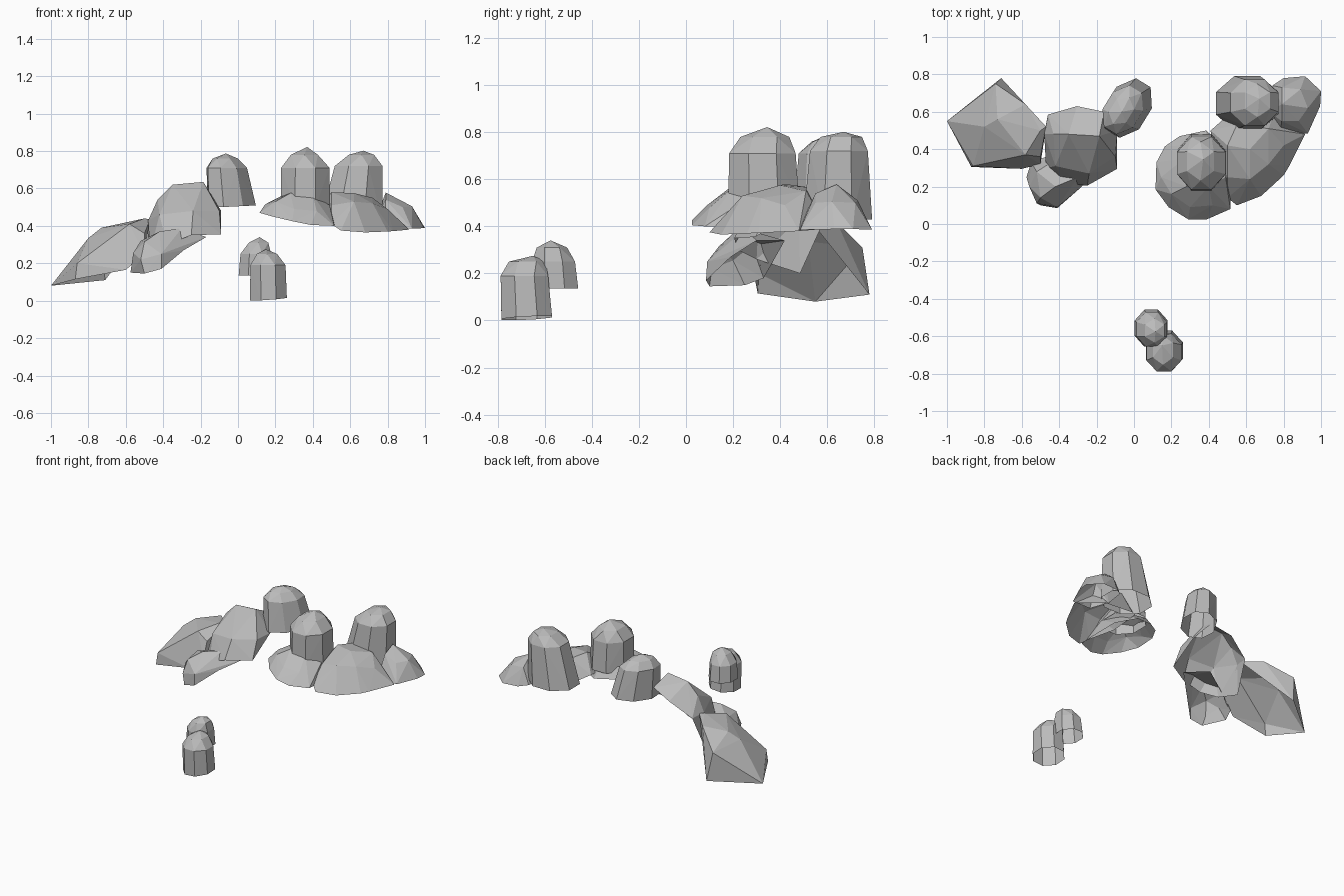
import bpy, bmesh, math
from mathutils import Vector

grey = bpy.data.materials.new("stone grey")
grey.diffuse_color = (0.5, 0.5, 0.5, 1)


def shell(name, rim, crown):
    """Faceted rock shell: hull of rim and crown, left open underneath."""
    bm = bmesh.new()
    rim_v = [bm.verts.new(p) for p in rim]
    verts = rim_v + [bm.verts.new(p) for p in crown]
    bmesh.ops.convex_hull(bm, input=verts)
    bmesh.ops.recalc_face_normals(bm, faces=bm.faces[:])
    rim_set = set(rim_v)
    under = [f for f in bm.faces if all(v in rim_set for v in f.verts)]
    bmesh.ops.delete(bm, geom=under, context='FACES')
    loose = [v for v in bm.verts if not v.link_faces]
    bmesh.ops.delete(bm, geom=loose, context='VERTS')
    me = bpy.data.meshes.new(name)
    bm.to_mesh(me)
    bm.free()
    me.materials.append(grey)
    ob = bpy.data.objects.new(name, me)
    bpy.context.collection.objects.link(ob)


def ring(x, y, z, rx, ry, n, phase, rot=0, tilt=(0, 0)):
    pts = []
    for i in range(n):
        a = 2 * math.pi * (i + phase) / n
        u, v = 1.04 * rx * math.cos(a), 1.04 * ry * math.sin(a)
        dx = u * math.cos(rot) - v * math.sin(rot)
        dy = u * math.sin(rot) + v * math.cos(rot)
        pts.append(Vector((x + dx, y + dy, z + tilt[0] * dx + tilt[1] * dy)))
    return pts


def stone(name, rings, apex, n=8, phase=0.5, rot=0, tilt=(0, 0)):
    """Rounded stone from stacked elliptical rings; the first ring is the rim."""
    layers = [ring(*r, n if i < 2 else n - 2, phase, rot, tilt if i == 0 else (0, 0))
              for i, r in enumerate(rings)]
    shell(name, layers[0], [p for l in layers[1:] for p in l] + [apex])


# Two small stones standing at the front
stone("front_stone_low",
      [(.163, -.677, .01, .102, .112), (.16, -.687, .19, .098, .105),
       (.155, -.675, .25, .06, .075)], (.15, -.65, .275), tilt=(.07, .05))
stone("front_stone_high",
      [(.092, -.557, .135, .092, .103), (.095, -.563, .25, .085, .095),
       (.11, -.57, .31, .058, .062)], (.115, -.575, .34))

# Leaning stone in the middle
stone("middle_stone",
      [(-.033, .62, .503, .115, .165), (-.06, .61, .71, .098, .135),
       (-.068, .605, .76, .06, .08)], (-.065, .6, .787), rot=-.55, tilt=(.05, 0))

# Tall stones on the right mound
stone("right_stone_front",
      [(.36, .33, .50, .137, .157), (.36, .325, .71, .135, .147),
       (.355, .335, .78, .08, .10)], (.37, .345, .822))
stone("right_stone_back",
      [(.605, .645, .43, .173, .152), (.645, .65, .72, .133, .128),
       (.66, .66, .78, .075, .085)], (.67, .67, .802))

# Low flat rocks of the right mound
shell("mound_left",
      [(.12, .33, .475), (.165, .415, .48), (.245, .47, .47), (.385, .50, .45),
       (.50, .40, .42), (.52, .20, .40), (.515, .08, .40), (.39, .025, .405),
       (.29, .025, .425), (.185, .09, .45), (.115, .185, .47)],
      [(.145, .25, .515), (.20, .16, .53), (.30, .09, .49), (.42, .10, .48),
       (.28, .20, .575), (.40, .20, .565), (.49, .25, .51), (.27, .35, .58),
       (.40, .40, .53), (.25, .42, .54)])
shell("mound_middle",
      [(.41, .50, .47), (.42, .30, .44), (.50, .14, .41), (.55, .10, .375),
       (.68, .15, .365), (.80, .26, .37), (.83, .31, .372), (.915, .48, .38),
       (.75, .60, .39), (.50, .58, .42)],
      [(.50, .25, .51), (.62, .24, .53), (.72, .32, .52), (.80, .42, .49),
       (.62, .40, .575), (.50, .42, .58), (.55, .53, .565), (.72, .51, .55)])
shell("mound_right",
      [(.74, .74, .40), (.80, .78, .39), (.915, .79, .387), (1, .71, .388),
       (.995, .63, .388), (.93, .485, .385), (.78, .48, .39), (.72, .60, .40)],
      [(.93, .62, .505), (.89, .72, .50), (.88, .55, .50), (.79, .64, .578),
       (.79, .73, .51), (.79, .55, .54)])

# Tilted boulders on the left, open towards the right and underneath
shell("left_boulder_upper",
      [(-.46, .585, .42), (-.305, .63, .52), (-.16, .60, .57), (-.09, .50, .48),
       (-.09, .295, .355), (-.25, .205, .35), (-.38, .22, .30), (-.47, .30, .26),
       (-.48, .485, .20)],
      [(-.43, .48, .54), (-.35, .48, .62), (-.185, .47, .635), (-.10, .36, .48),
       (-.24, .27, .48), (-.42, .31, .46), (-.48, .48, .43)])
shell("left_boulder_small",
      [(-.575, .25, .15), (-.50, .10, .145), (-.41, .085, .17), (-.29, .19, .27),
       (-.17, .30, .34), (-.30, .42, .34), (-.55, .33, .18)],
      [(-.56, .20, .255), (-.50, .14, .315), (-.42, .20, .37), (-.30, .25, .388),
       (-.41, .09, .25), (-.52, .11, .22), (-.52, .28, .32)])
shell("left_boulder_far",
      [(-1, .55, .08), (-.87, .305, .115), (-.60, .295, .165), (-.50, .32, .25),
       (-.47, .52, .435), (-.71, .78, .11)],
      [(-.86, .31, .20), (-.80, .52, .335), (-.73, .56, .39), (-.74, .75, .31),
       (-.58, .64, .42), (-.50, .50, .44), (-.58, .37, .41), (-.50, .36, .36)])
